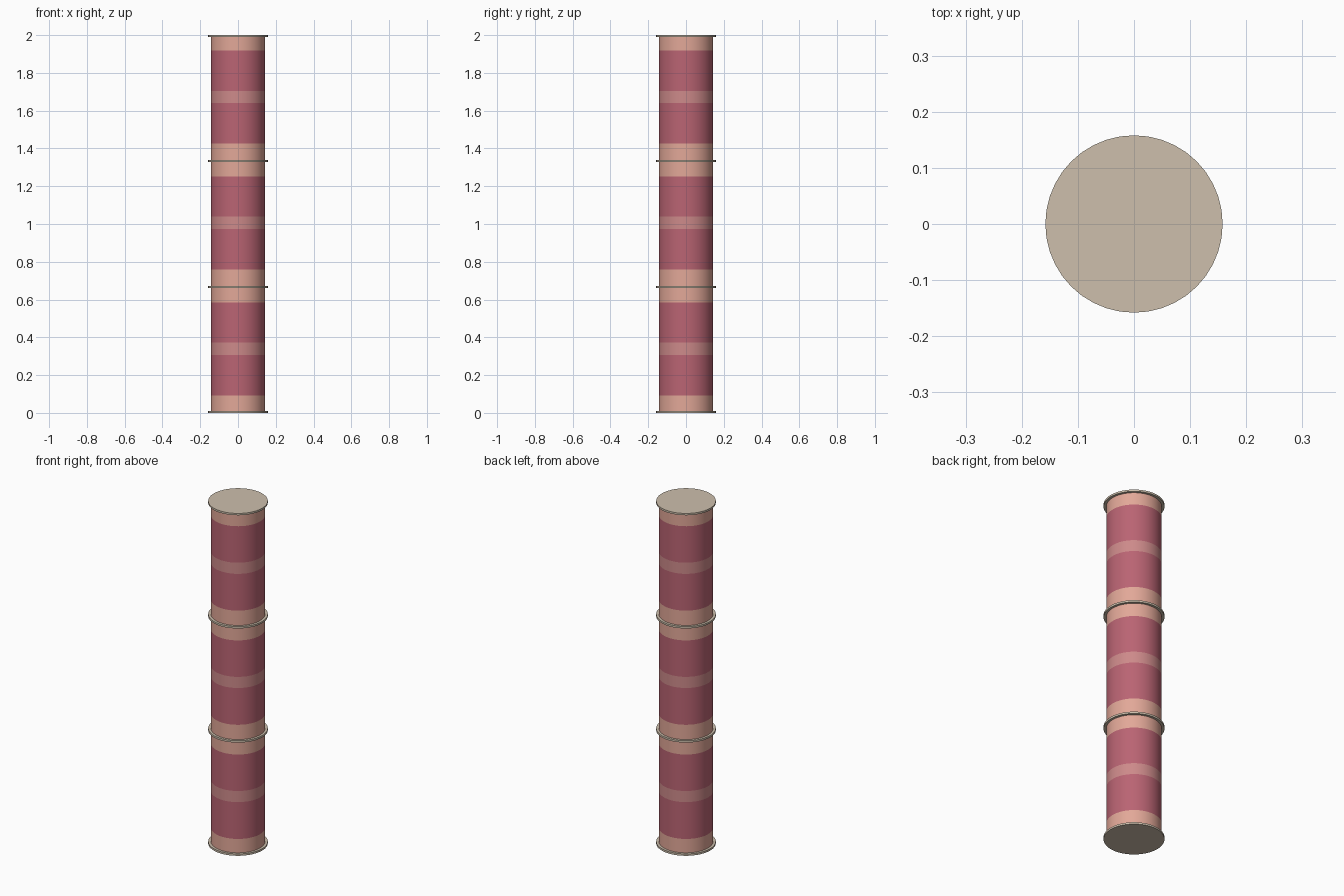
import bpy, bmesh, math

if "Cube" in bpy.data.objects:
    bpy.data.objects.remove(bpy.data.objects["Cube"])

SIDES = 40
BODY_R, PLATE_R, PLATE_H = 0.144, 0.158, 0.011
PITCH = 2.0 / 3


def material(name, rgb):
    m = bpy.data.materials.new(name)
    lin = [((c / 255 + 0.055) / 1.055) ** 2.4 for c in rgb]
    m.diffuse_color = (*lin, 1)
    m.use_nodes = True
    m.node_tree.nodes["Principled BSDF"].inputs["Base Color"].default_value = m.diffuse_color
    return m


rose = material("rose", (186, 100, 115))
pink = material("light_pink", (205, 138, 138))
salmon = material("salmon", (226, 168, 152))
beige = material("beige", (205, 191, 172))


def lathe(name, profile, mats, slots):
    """Capped solid of revolution; slots gives the material of each ring of faces."""
    bm = bmesh.new()
    rings = []
    for r, z in profile:
        rings.append([bm.verts.new((r * math.cos(2 * math.pi * i / SIDES),
                                    r * math.sin(2 * math.pi * i / SIDES), z))
                      for i in range(SIDES)])
    for k, (a, b) in enumerate(zip(rings, rings[1:])):
        for i in range(SIDES):
            j = (i + 1) % SIDES
            bm.faces.new((a[i], a[j], b[j], b[i])).material_index = slots[k]
    bm.faces.new(rings[0][::-1]).material_index = slots[0]
    bm.faces.new(rings[-1]).material_index = slots[-1]
    me = bpy.data.meshes.new(name)
    bm.to_mesh(me)
    bm.free()
    for m in mats:
        me.materials.append(m)
    ob = bpy.data.objects.new(name, me)
    bpy.context.collection.objects.link(ob)
    bpy.ops.object.select_all(action='DESELECT')
    ob.select_set(True)
    bpy.context.view_layer.objects.active = ob
    bpy.ops.object.shade_smooth_by_angle(angle=math.radians(35))


# Three stacked drums: salmon ends, rose body, pink band in the middle
heights = [0.004, 0.092, 0.307, 0.372, 0.585, PITCH - 0.004]
for n in range(3):
    lathe(f"drum_{n + 1}", [(BODY_R, n * PITCH + z) for z in heights],
          [salmon, rose, pink], [0, 1, 2, 1, 0])

# Thin plates at the ends and between the drums
for n in range(4):
    z = min(max(n * PITCH - PLATE_H / 2, 0), 2 - PLATE_H)
    lathe(f"plate_{n + 1}", [(PLATE_R, z), (PLATE_R, z + PLATE_H)], [beige], [0])
